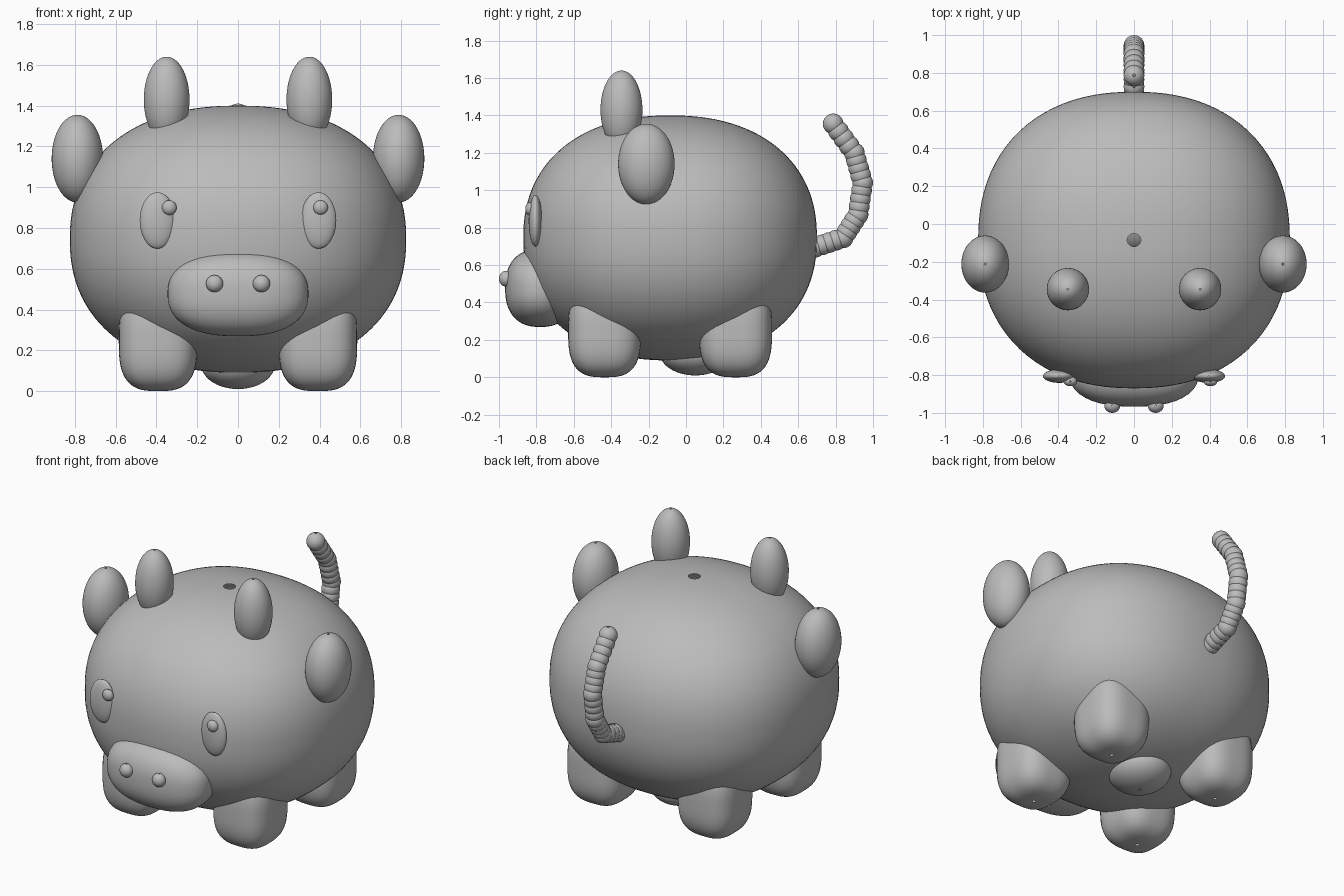
import bpy
import bmesh
from mathutils import Vector

cube = bpy.data.objects.get("Cube")
if cube:
    bpy.data.objects.remove(cube, do_unlink=True)

clay = bpy.data.materials.new("plain_grey")
clay.use_nodes = True
GREY = (0.5, 0.5, 0.5, 1)
clay.diffuse_color = GREY
clay.node_tree.nodes["Principled BSDF"].inputs["Base Color"].default_value = GREY


def blob(bm, center, radii, power, segs, rings):
    """Rounded form: a sphere pushed toward a box, with tiny open poles."""
    made = bmesh.ops.create_uvsphere(bm, u_segments=segs, v_segments=rings, radius=1)["verts"]
    poles = [v for v in made if abs(v.co.z) > 0.99999]
    for v in made:
        norm = sum(abs(c) ** power for c in v.co) ** (1 / power)
        v.co = Vector([m + r * c / norm for m, r, c in zip(center, radii, v.co)])
    bmesh.ops.delete(bm, geom=poles, context='VERTS')


def part(name, centers, radii, power=2, segs=48, rings=72):
    bm = bmesh.new()
    for c in centers:
        blob(bm, c, radii, power, segs, rings)
    for f in bm.faces:
        f.smooth = True
    mesh = bpy.data.meshes.new(name)
    bm.to_mesh(mesh)
    bm.free()
    mesh.materials.append(clay)
    obj = bpy.data.objects.new(name, mesh)
    bpy.context.collection.objects.link(obj)


# Body, snout and udder
part("body", [(0, -0.085, 0.745)], (0.825, 0.785, 0.655), 2.25, 96)
part("snout", [(0, -0.78, 0.477)], (0.345, 0.187, 0.208), 2.4)
part("udder", [(0, 0.05, 0.13)], (0.18, 0.19, 0.12))

# Paired parts on both sides
for side, s in (("left", 1), ("right", -1)):
    part(side + "_horn", [(s * 0.35, -0.345, 1.43)], (0.112, 0.112, 0.21))
    part(side + "_ear", [(s * 0.788, -0.212, 1.14)], (0.126, 0.151, 0.215))
    part(side + "_eye", [(s * 0.395, -0.805, 0.837)], (0.087, 0.036, 0.138))
    part(side + "_nostril", [(s * 0.115, -0.963, 0.527)], (0.042, 0.037, 0.042), 2, 24, 24)
    for end, y in (("front", -0.435), ("back", 0.265)):
        part(f"{end}_{side}_foot", [(s * 0.392, y, 0.25)], (0.193, 0.195, 0.25), 3)

# Pupils both glance to the same side
for side, x in (("left", 0.405), ("right", -0.337)):
    part(side + "_pupil", [(x, -0.833, 0.9)], (0.036, 0.026, 0.036), 2, 24, 24)

# Tail of overlapping beads strung along a bent path
path = [Vector((0, y, z)) for y, z in
        ((0.69, 0.695), (0.84, 0.745), (0.92, 0.87), (0.945, 1.04), (0.9, 1.2), (0.787, 1.355))]
beads = [a.lerp(b, i / 4) for a, b in zip(path, path[1:]) for i in range(4)] + [path[-1]]
part("tail", beads, (0.055, 0.055, 0.055), 2, 24, 24)
